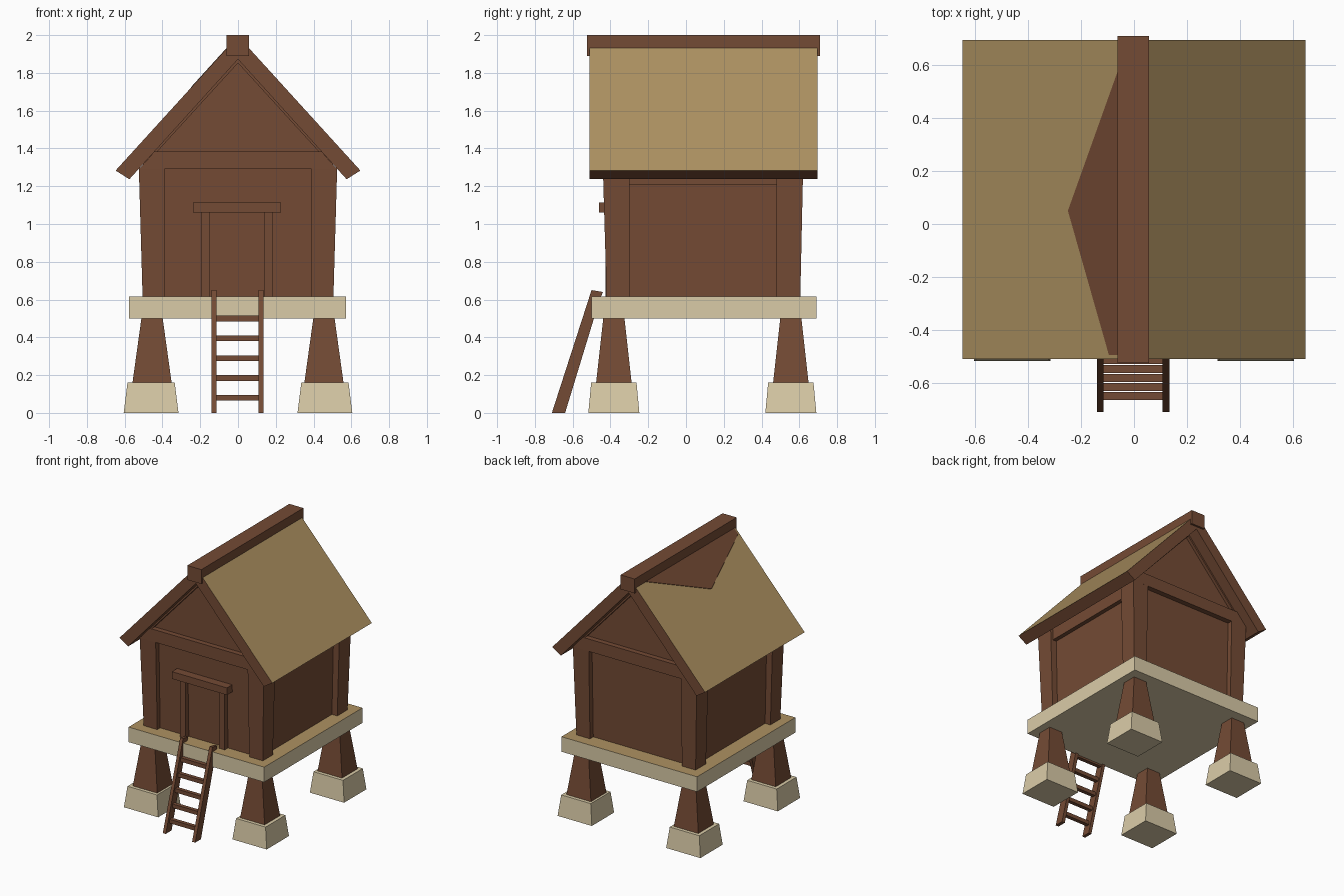
import bpy, bmesh
from mathutils import Vector

if "Cube" in bpy.data.objects:
    bpy.data.objects.remove(bpy.data.objects["Cube"])


def material(name, rgb):
    m = bpy.data.materials.new(name)
    m.diffuse_color = (*rgb, 1)
    m.use_nodes = True
    m.node_tree.nodes["Principled BSDF"].inputs["Base Color"].default_value = m.diffuse_color
    return m


WOOD = material("wood", (0.175, 0.07, 0.035))
STRAW = material("straw", (0.42, 0.285, 0.12))
CREAM = material("pale_stone", (0.70, 0.60, 0.39))


def loft(name, ring_a, ring_b, mat, top=None, top_dir=None):
    """Solid between two rings; faces pointing along top_dir get the 'top' material."""
    bm = bmesh.new()
    a = [bm.verts.new(p) for p in ring_a]
    b = [bm.verts.new(p) for p in ring_b]
    n = len(a)
    bm.faces.new(a)
    bm.faces.new(b)
    for i in range(n):
        j = (i + 1) % n
        bm.faces.new((a[i], a[j], b[j], b[i]))
    bmesh.ops.recalc_face_normals(bm, faces=bm.faces)
    if top:
        bm.normal_update()
        for f in bm.faces:
            if f.normal.dot(Vector(top_dir).normalized()) > 0.9:
                f.material_index = 1
    me = bpy.data.meshes.new(name)
    bm.to_mesh(me)
    bm.free()
    me.materials.append(mat)
    if top:
        me.materials.append(top)
    ob = bpy.data.objects.new(name, me)
    bpy.context.collection.objects.link(ob)
    return ob


def rect(x0, x1, y0, y1, z):
    return [(x0, y0, z), (x1, y0, z), (x1, y1, z), (x0, y1, z)]


def block(name, x0, x1, y0, y1, z0, z1, mat=WOOD, **kw):
    return loft(name, rect(x0, x1, y0, y1, z0), rect(x0, x1, y0, y1, z1), mat, **kw)


def taper(name, cx, cy, z0, z1, h0, h1, mat):
    """Tapered block with half sizes h0 (bottom) and h1 (top)."""
    r = [rect(cx - h[0], cx + h[0], cy - h[1], cy + h[1], z) for h, z in ((h0, z0), (h1, z1))]
    return loft(name, *r, mat)


def prism_y(name, prof, y0, y1, mat=WOOD, **kw):
    return loft(name, [(x, y0, z) for x, z in prof], [(x, y1, z) for x, z in prof], mat, **kw)


SIDES = (("left", -1), ("right", 1))

# Stilts on stone footings
for sx, s in SIDES:
    for sy, cy in (("front", -0.382), ("back", 0.555)):
        taper(f"footing_{sy}_{sx}", s * 0.46, cy, 0, 0.16, (0.145, 0.135), (0.125, 0.12), CREAM)
        taper(f"stilt_{sy}_{sx}", s * 0.455, cy, 0.15, 0.51, (0.105, 0.095), (0.055, 0.055), WOOD)

# Deck
block("deck", -0.577, 0.572, -0.50, 0.69, 0.50, 0.615, CREAM, top=STRAW, top_dir=(0, 0, 1))

# Recessed wall core, flaring slightly upwards
loft("walls", rect(-0.46, 0.46, -0.385, 0.565, 0.61), rect(-0.475, 0.475, -0.40, 0.58, 1.30), WOOD)

# Corner posts and side plates
for sx, s in SIDES:
    for sy, y0, y1, i0, i1 in (("front", -0.42, -0.44, -0.30, -0.30), ("back", 0.605, 0.62, 0.48, 0.48)):
        loft(f"corner_post_{sy}_{sx}", rect(s * 0.505, s * 0.39, y0, i0, 0.61),
             rect(s * 0.525, s * 0.39, y1, i1, 1.295), WOOD)
    block(f"side_plate_{sx}", s * 0.44, s * 0.505, -0.42, 0.60, 1.21, 1.30)

# Gable ends: tie beam, panel and rafters under the roof
for sy, out, mid, inn in (("front", -0.44, -0.425, -0.37), ("back", 0.62, 0.605, 0.55)):
    prism_y(f"tie_beam_{sy}", [(-0.525, 1.29), (0.525, 1.29), (0.44, 1.385), (-0.44, 1.385)], out, inn)
    p = 0.025 if sy == "front" else -0.025
    prism_y(f"gable_panel_{sy}", [(-0.50, 1.31), (0.50, 1.31), (0, 1.88)], mid + p, inn)
    for sx, s in SIDES:
        prism_y(f"rafter_{sy}_{sx}", [(0, 1.885), (s * 0.52, 1.315), (s * 0.49, 1.315), (0, 1.852)], mid, inn)

# Roof slopes: straw on top, timber edges and underside
for sx, s in SIDES:
    prism_y(f"roof_{sx}", [(0, 1.995), (s * 0.648, 1.283), (s * 0.575, 1.237), (0, 1.872)],
            -0.51, 0.695, WOOD, top=STRAW, top_dir=(s * 0.74, 0, 0.673))

# Bare timber patch beside the ridge on the left slope
patch = [(-0.05, 0.61), (-0.25, 0.05), (-0.095, -0.495), (-0.05, -0.495)]
loft("roof_patch", *[[(x, y, 1.995 + 1.0988 * x + d) for x, y in patch] for d in (-0.02, 0.003)], WOOD)

# Ridge beam
block("ridge_beam", -0.062, 0.057, -0.525, 0.71, 1.89, 2.0)

# Door frame
for sx, x0, x1 in (("left", -0.195, -0.147), ("right", 0.138, 0.185)):
    block(f"door_jamb_{sx}", x0, x1, -0.425, -0.37, 0.61, 1.07)
block("door_lintel", -0.238, 0.228, -0.46, -0.37, 1.06, 1.115)

# Ladder
rail = [(-0.71, 0), (-0.64, 0), (-0.46, 0.59), (-0.44, 0.64), (-0.50, 0.65)]
for sx, x0, x1 in (("left", -0.14, -0.115), ("right", 0.108, 0.134)):
    loft(f"ladder_rail_{sx}", [(x0, y, z) for y, z in rail], [(x1, y, z) for y, z in rail], WOOD)
for i in range(5):
    z = 0.08 + i * 0.105
    y = -0.675 + z * 0.32
    block(f"ladder_rung_{i + 1}", -0.12, 0.115, y - 0.015, y + 0.015, z - 0.015, z + 0.015)
